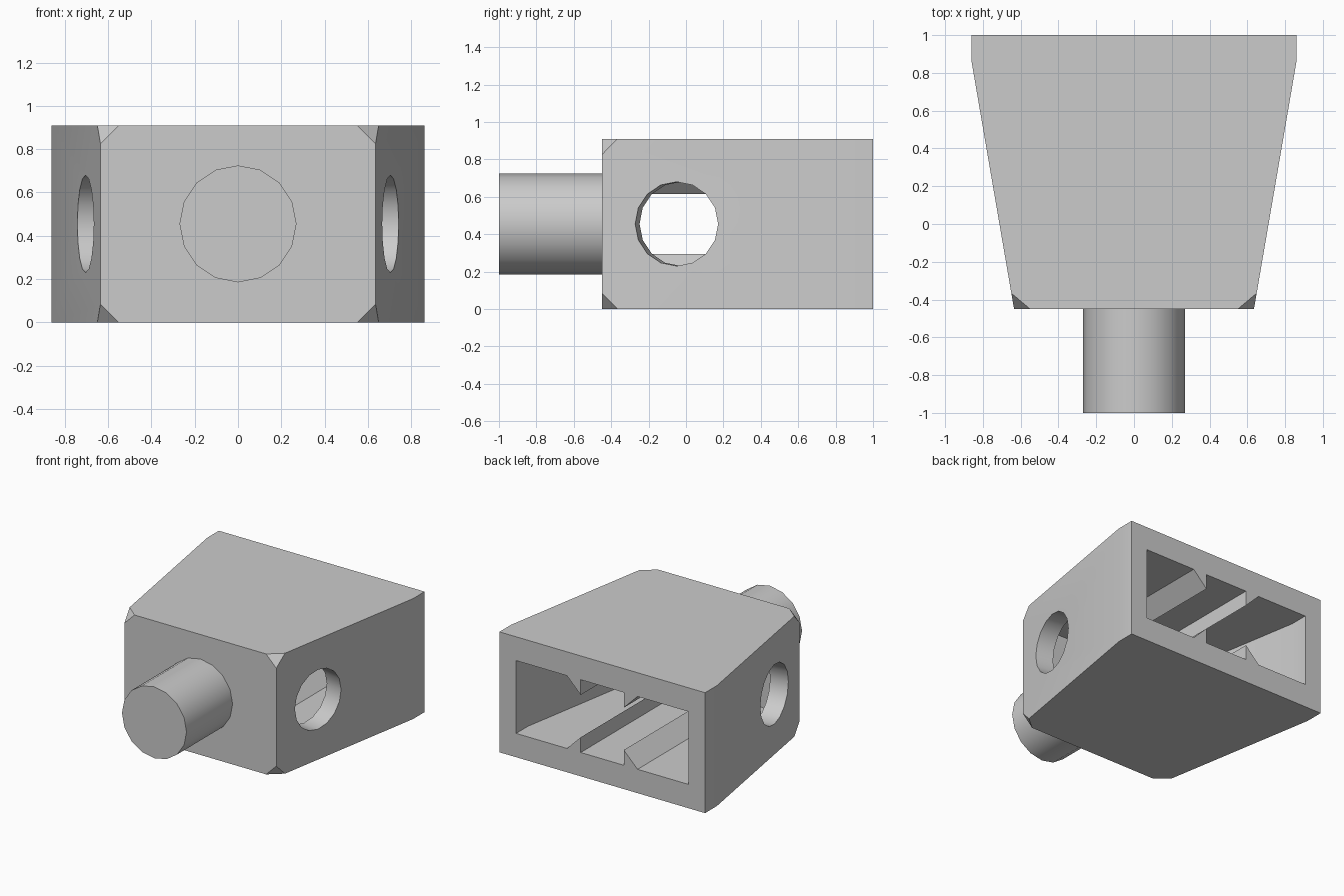
import bpy
import bmesh
import math
from mathutils import Matrix, Vector

cube = bpy.data.objects.get("Cube")
if cube:
    bpy.data.objects.remove(cube, do_unlink=True)

HEIGHT = 0.91
MID = HEIGHT / 2
WALL = 0.14
FLOOR = 0.18
FRONT, BEND, BACK = -0.45, 0.86, 1.0
NARROW, WIDE = 0.635, 0.86
TAPER = (WIDE - NARROW) / (BEND - FRONT)

grey = bpy.data.materials.new("plain grey")
grey.use_nodes = True
grey.diffuse_color = (0.6, 0.6, 0.6, 1)
grey.node_tree.nodes["Principled BSDF"].inputs["Base Color"].default_value = (0.6, 0.6, 0.6, 1)


def add_object(name, bm):
    bmesh.ops.recalc_face_normals(bm, faces=bm.faces)
    mesh = bpy.data.meshes.new(name)
    bm.to_mesh(mesh)
    bm.free()
    mesh.materials.append(grey)
    obj = bpy.data.objects.new(name, mesh)
    bpy.context.collection.objects.link(obj)
    return obj


def prism(points, offset):
    """Extrude a flat outline along the offset."""
    bm = bmesh.new()
    face = bm.faces.new([bm.verts.new(p) for p in points])
    moved = bmesh.ops.extrude_face_region(bm, geom=[face], use_keep_orig=True)["geom"]
    verts = [g for g in moved if isinstance(g, bmesh.types.BMVert)]
    bmesh.ops.translate(bm, verts=verts, vec=offset)
    return bm


def plan(inset, front, back, z):
    """Symmetric tapered outline seen from above."""
    half = [(WIDE - inset - TAPER * (BEND - front), front),
            (WIDE - inset, BEND), (WIDE - inset, back)]
    return [(x, y, z) for x, y in half] + [(-x, y, z) for x, y in reversed(half)]


def cylinder(radius, length, matrix):
    bm = bmesh.new()
    bmesh.ops.create_cone(bm, cap_ends=True, segments=16, radius1=radius,
                          radius2=radius, depth=length, matrix=matrix)
    return bm


def subtract(target, cutter):
    cutter.hide_render = True
    mod = target.modifiers.new("cut", 'BOOLEAN')
    mod.operation = 'DIFFERENCE'
    mod.solver = 'EXACT'
    mod.object = cutter
    bpy.context.view_layer.objects.active = target
    bpy.ops.object.modifier_apply(modifier=mod.name)
    bpy.data.objects.remove(cutter, do_unlink=True)


def smooth(obj):
    bpy.ops.object.select_all(action='DESELECT')
    obj.select_set(True)
    bpy.context.view_layer.objects.active = obj
    bpy.ops.object.shade_smooth_by_angle(angle=math.radians(30))


# Tapered housing with its four front corners clipped
bm = prism(plan(0, FRONT, BACK, 0), (0, 0, HEIGHT))
corners = [v for v in bm.verts if v.co.y < FRONT + 0.01]
bmesh.ops.bevel(bm, geom=corners, offset=0.085, offset_type='OFFSET',
                segments=1, profile=0.5, affect='VERTICES')
housing = add_object("housing", bm)

# Cavity open at the back, with wedge rails left on its floor and ceiling
cavity = add_object("cavity_cutter", prism(plan(WALL, FRONT + WALL, BACK + 0.1, FLOOR),
                                           (0, 0, HEIGHT - 2 * FLOOR)))
for side in (-1, 1):
    for up in (-1, 1):
        base, tip = MID + up * (MID - FLOOR), MID + up * 0.16
        outer = base + up * 0.05
        profile = [(0.18, outer), (0.18, tip), (0.295, base), (0.295, outer)]
        rail = prism([(side * x, -0.6, z) for x, z in profile], (0, 2, 0))
        subtract(cavity, add_object("rail_cutter", rail))
subtract(housing, cavity)

# Round holes square to the slanted side walls
for side in (-1, 1):
    normal = Vector((side, -TAPER, 0))
    turn = normal.to_track_quat('Z', 'Y').to_matrix().to_4x4()
    centre = Vector((side * (WIDE - TAPER * (BEND + 0.05)), -0.05, MID))
    hole = cylinder(0.225, 0.4, Matrix.Translation(centre) @ turn)
    subtract(housing, add_object("hole_cutter", hole))
smooth(housing)

# Round peg on the front
peg_front, peg_back = -1.0, FRONT + 0.01
place = Matrix.Translation((0, (peg_front + peg_back) / 2, MID)) @ Matrix.Rotation(math.pi / 2, 4, 'X')
smooth(add_object("front_peg", cylinder(0.27, peg_back - peg_front, place)))
